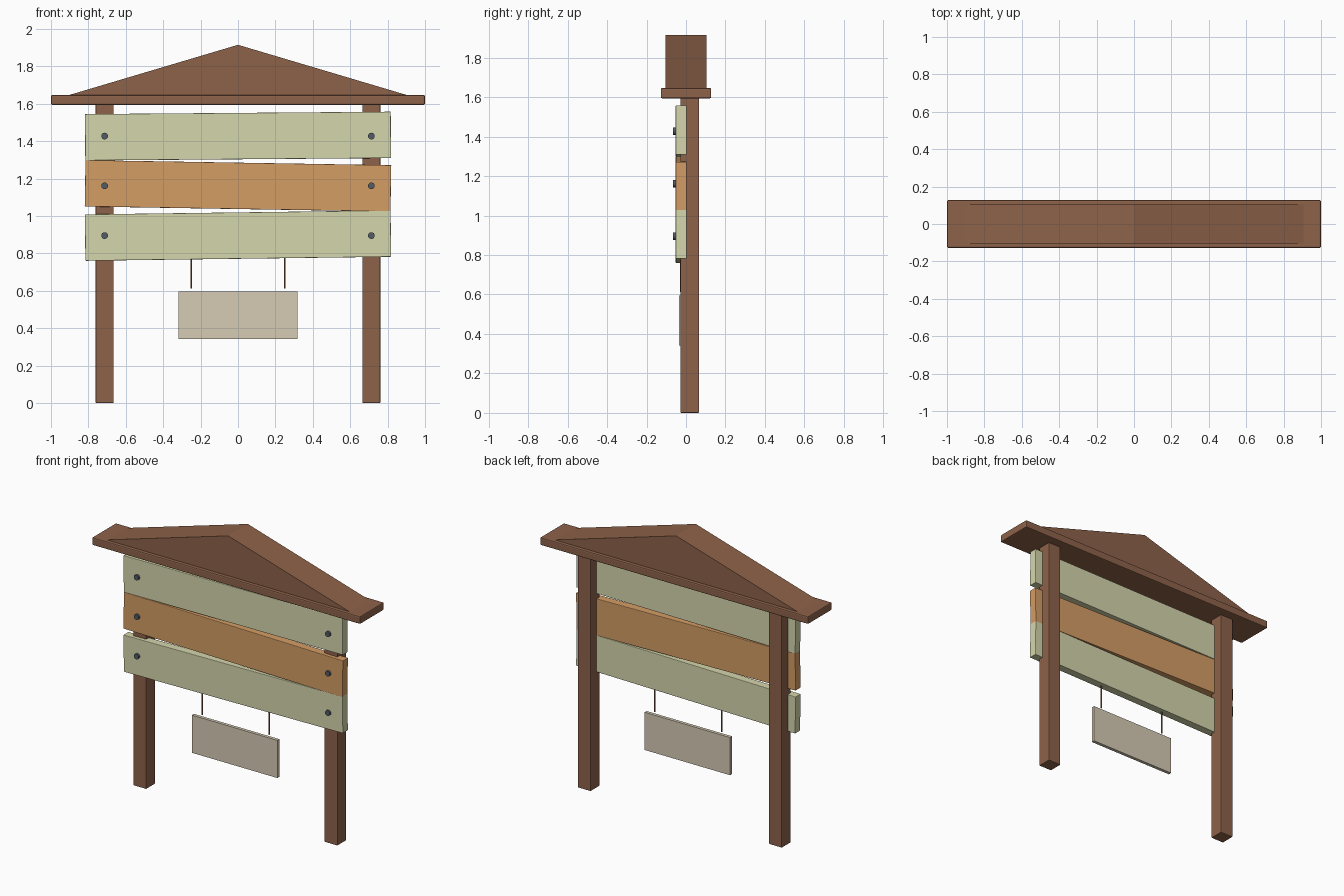
import bpy, bmesh, math
from mathutils import Matrix

if "Cube" in bpy.data.objects:
    bpy.data.objects.remove(bpy.data.objects["Cube"])


def material(name, rgb):
    m = bpy.data.materials.new(name)
    lin = [(c / 255 / 12.92) if c < 11 else ((c / 255 + 0.055) / 1.055) ** 2.4 for c in rgb]
    m.diffuse_color = (*lin, 1)
    m.use_nodes = True
    m.node_tree.nodes["Principled BSDF"].inputs["Base Color"].default_value = m.diffuse_color
    return m


WOOD = material("brown_wood", (141, 98, 73))
GREEN = material("pale_green_paint", (213, 214, 172))
ORANGE = material("orange_wood", (213, 157, 101))
CREAM = material("cream_board", (214, 203, 181))
STEEL = material("dark_steel", (84, 91, 101))


def finish(name, bm, mat, bevel=0.0):
    mesh = bpy.data.meshes.new(name)
    bm.to_mesh(mesh)
    bm.free()
    mesh.materials.append(mat)
    ob = bpy.data.objects.new(name, mesh)
    bpy.context.collection.objects.link(ob)
    if bevel:
        mod = ob.modifiers.new("soft_edges", 'BEVEL')
        mod.width, mod.segments = bevel, 2
    return ob


def box(name, center, size, mat, bevel=0.0, tilt=0.0):
    bm = bmesh.new()
    bmesh.ops.create_cube(bm, size=1)
    bmesh.ops.scale(bm, vec=size, verts=bm.verts)
    ob = finish(name, bm, mat, bevel)
    ob.location = center
    ob.rotation_euler.y = -math.radians(tilt)   # positive tilt lifts the right end
    return ob


def cylinder(name, center, radius, depth, mat, sides, axis='Z'):
    bm = bmesh.new()
    bmesh.ops.create_cone(bm, cap_ends=True, segments=sides,
                          radius1=radius, radius2=radius, depth=depth)
    if axis == 'Y':
        bmesh.ops.rotate(bm, matrix=Matrix.Rotation(math.pi / 2, 3, 'X'), verts=bm.verts)
    ob = finish(name, bm, mat)
    ob.location = center
    return ob


# Posts and hanging rods, one per side
for side, s in (("left", -1), ("right", 1)):
    box(f"{side}_post", (s * 0.713, 0.019, 0.80), (0.096, 0.095, 1.60), WOOD, 0.004)
    cylinder(f"{side}_hanging_rod", (s * 0.25, -0.025, 0.695), 0.005, 0.166, WOOD, 8)

# Tilted planks, each with a bolt over both posts
for name, z, tilt, mat in (("top_plank", 1.427, 0.45, GREEN),
                           ("middle_plank", 1.161, -0.95, ORANGE),
                           ("bottom_plank", 0.895, 0.75, GREEN)):
    box(name, (0, -0.025, z), (1.635, 0.055, 0.248), mat, 0.003, tilt)
    for side, s in (("left", -1), ("right", 1)):
        cylinder(f"{name}_{side}_bolt", (s * 0.713, -0.055, z), 0.018, 0.022, STEEL, 16, 'Y')

# Small hanging board
box("hanging_board", (0, -0.025, 0.468), (0.638, 0.022, 0.254), CREAM)

# Eave slab under the roof
box("eave_slab", (0, 0, 1.62), (2.0, 0.255, 0.052), WOOD, 0.007)

# Gable roof, a triangular prism running front to back
bm = bmesh.new()
profile = ((-0.915, 1.643), (0.915, 1.643), (0, 1.915))
front, back = ([bm.verts.new((x, y, z)) for x, z in profile] for y in (-0.105, 0.105))
bm.faces.new(front)
bm.faces.new(back[::-1])
for i in range(3):
    j = (i + 1) % 3
    bm.faces.new((front[j], front[i], back[i], back[j]))
bmesh.ops.recalc_face_normals(bm, faces=bm.faces)
finish("gable_roof", bm, WOOD)
